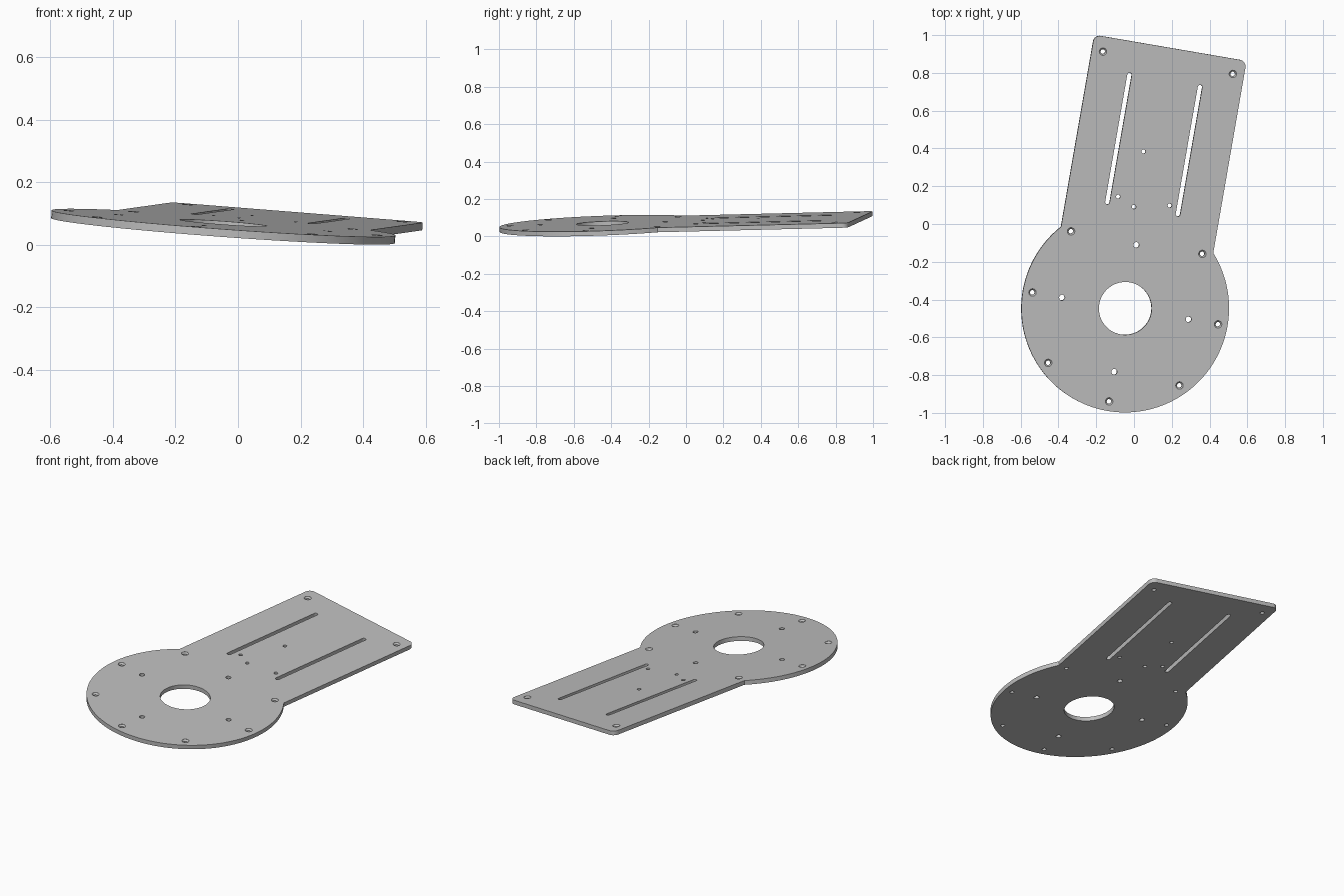
import bpy, bmesh
from math import sin, cos, pi, radians, sqrt, asin
from mathutils import Matrix, Vector

cube = bpy.data.objects.get("Cube")
if cube:
    bpy.data.objects.remove(cube, do_unlink=True)

THICK = 0.025
DISC_R = 0.551
HALF_W = 0.41
END_V = 1.4
CORNER = 0.035

metal = bpy.data.materials.new("plain grey metal")
metal.use_nodes = True
grey = (0.52, 0.52, 0.52, 1)
metal.diffuse_color = grey
metal.node_tree.nodes["Principled BSDF"].inputs["Base Color"].default_value = grey


def arc(cx, cy, r, a0, a1, n):
    """Points along an arc, both ends included."""
    return [(cx + r * cos(a0 + (a1 - a0) * i / n), cy + r * sin(a0 + (a1 - a0) * i / n))
            for i in range(n + 1)]


def circle(cx, cy, r, n=24):
    return arc(cx, cy, r, 0, 2 * pi, n)[:-1]


def loft(bm, rings):
    """Closed solid through rings of equal point count, given as (points, z), bottom first."""
    loops = [[bm.verts.new((x, y, z)) for x, y in pts] for pts, z in rings]
    bm.faces.new(loops[0][::-1])
    bm.faces.new(loops[-1])
    for low, high in zip(loops, loops[1:]):
        for i in range(len(low)):
            j = (i + 1) % len(low)
            bm.faces.new((low[i], low[j], high[j], high[i]))


def make_object(name, bm):
    mesh = bpy.data.meshes.new(name)
    bm.to_mesh(mesh)
    bm.free()
    obj = bpy.data.objects.new(name, mesh)
    bpy.context.collection.objects.link(obj)
    return obj


# Plate outline: round disc running into a straight arm with rounded corners
join = asin(sqrt(DISC_R ** 2 - HALF_W ** 2) / DISC_R)
outline = arc(0, 0, DISC_R, pi - join, 2 * pi + join, 120)
outline += arc(HALF_W - CORNER, END_V - CORNER, CORNER, 0, pi / 2, 8)
outline += arc(CORNER - HALF_W, END_V - CORNER, CORNER, pi / 2, pi, 8)
bm = bmesh.new()
loft(bm, [(outline, 0), (outline, THICK)])
plate = make_object("mounting_plate", bm)
plate.data.materials.append(metal)

# Cutter for every opening
bm = bmesh.new()
LOW, HIGH = -0.02, THICK + 0.02


def drill(pts):
    loft(bm, [(pts, LOW), (pts, HIGH)])


def countersink(x, y):
    small, wide = circle(x, y, 0.012), circle(x, y, 0.02)
    loft(bm, [(small, LOW), (small, THICK - 0.01), (wide, THICK - 0.001), (wide, HIGH)])


drill(circle(0, 0, 0.14, 64))                       # central opening
for k in range(8):                                  # rim holes
    if k != 2:
        countersink(0.5 * cos(k * pi / 4), 0.5 * sin(k * pi / 4))
for k in range(4):                                  # inner ring holes
    drill(circle(0.341 * cos(k * pi / 2), 0.341 * sin(k * pi / 2), 0.015))
for side in (-1, 1):                                # arm corners and long slots
    countersink(side * 0.35, 1.32)
    drill(arc(side * 0.19, 1.222, 0.012, 0, pi, 8) + arc(side * 0.19, 0.539, 0.012, pi, 2 * pi, 8))
    drill(circle(side * 0.139, 0.577, 0.011))
for v in (0.538, 0.835):                            # offset arm holes
    drill(circle(-0.047, v, 0.011))
cutter = make_object("hole_cutter", bm)
cutter.hide_render = True

cut = plate.modifiers.new("holes", 'BOOLEAN')
cut.operation = 'DIFFERENCE'
cut.solver = 'EXACT'
cut.object = cutter
bpy.context.view_layer.objects.active = plate
plate.select_set(True)
bpy.ops.object.modifier_apply(modifier=cut.name)
bpy.data.objects.remove(cutter, do_unlink=True)

# Turn and tilt the plate, then rest it on the ground
tilt = Vector((0, 0, 1)).rotation_difference(Vector((0.073, -0.037, 1))).to_matrix().to_4x4()
plate.data.transform(Matrix.Translation((-0.048, -0.446, 0)) @ tilt @ Matrix.Rotation(radians(-9.8), 4, 'Z'))
lowest = min(v.co.z for v in plate.data.vertices)
plate.data.transform(Matrix.Translation((0, 0, -lowest)))
bpy.ops.object.shade_smooth_by_angle(angle=radians(30))
